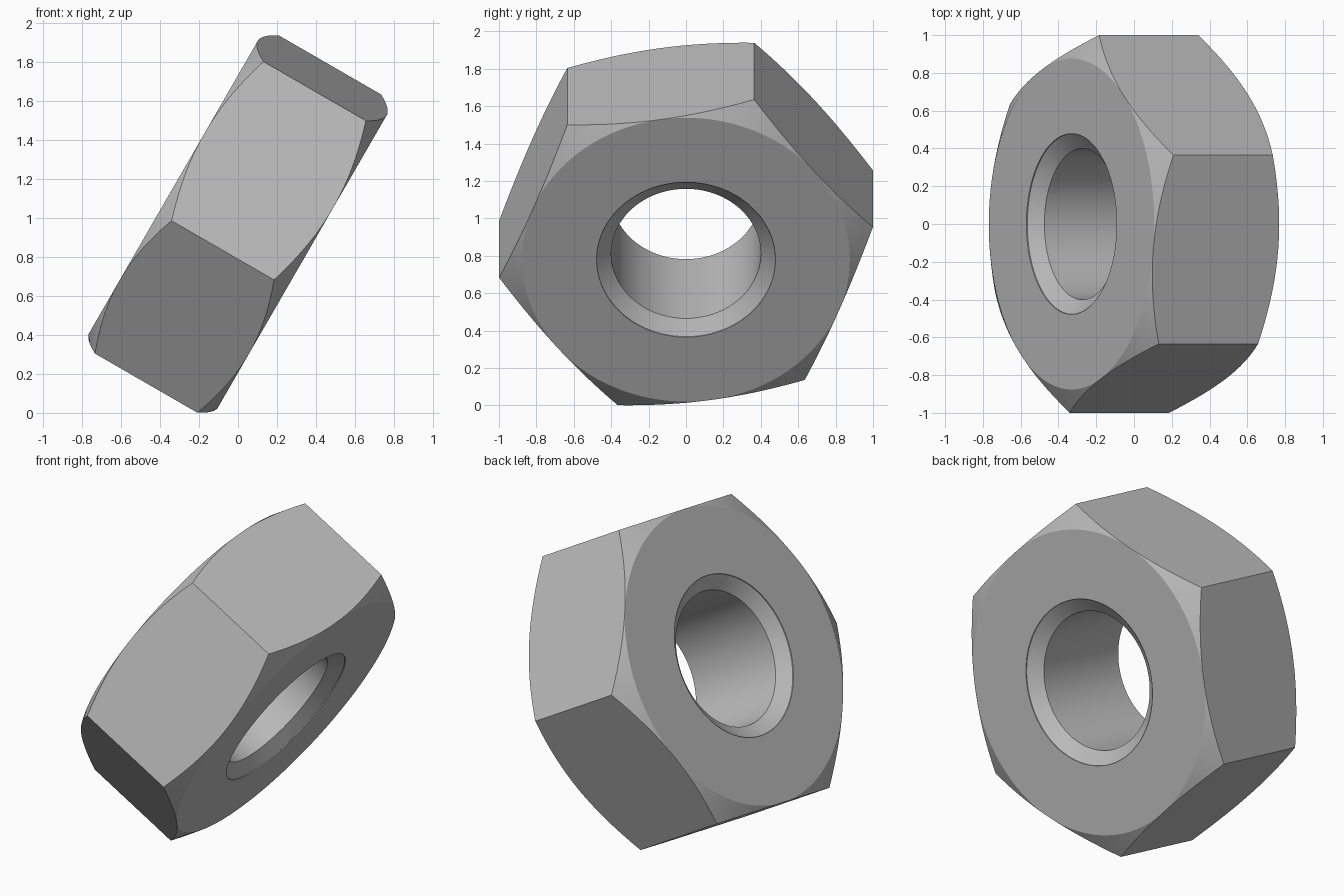
import bpy, bmesh
from math import cos, sin, tan, pi, radians
from mathutils import Matrix, Vector

cube = bpy.data.objects.get("Cube")
if cube:
    bpy.data.objects.remove(cube, do_unlink=True)

SEGMENTS = 96           # divisible by six, so corners land on a segment
APOTHEM = 0.876         # centre to flat
HALF = 0.382            # half thickness
BORE, SINK = 0.40, 0.478
SINK_DEPTH, STEP = 0.065, 0.006
CHAMFER = tan(radians(30))
SPIN = radians(8.87)    # turn of the hexagon about its axis


def hex_radius(t):
    return APOTHEM / cos(t % (pi / 3) - pi / 6)


def section(t):
    """Closed cross-section (radius, height) at angle t, mirrored top to bottom."""
    r = hex_radius(t)
    top = [(BORE, HALF - SINK_DEPTH), (SINK, HALF - STEP), (SINK, HALF),
           (APOTHEM, HALF), (r, HALF - (r - APOTHEM) * CHAMFER)]
    return top + [(rad, -h) for rad, h in reversed(top)]


# Sweep the section around the axis
bm = bmesh.new()
rings = []
for i in range(SEGMENTS):
    t = 2 * pi * i / SEGMENTS
    rings.append([bm.verts.new((r * cos(t + SPIN), r * sin(t + SPIN), h))
                  for r, h in section(t)])
for a, b in zip(rings, rings[1:] + rings[:1]):
    n = len(a)
    for j in range(n):
        k = (j + 1) % n
        bm.faces.new((a[j], b[j], b[k], a[k]))

# The chamfer vanishes at the middle of each flat
bmesh.ops.remove_doubles(bm, verts=bm.verts, dist=1e-5)
bmesh.ops.recalc_face_normals(bm, faces=bm.faces)

# Lean the nut and lift it to the ground
across = Vector((0, 1, 0))
up = Vector((sin(radians(30)), 0, cos(radians(30))))
axis = across.cross(up)
lean = Matrix((across, up, axis)).transposed().to_4x4()
bm.transform(Matrix.Translation((0, 0, 0.97)) @ lean)

mesh = bpy.data.meshes.new("hex_nut")
bm.to_mesh(mesh)
bm.free()
nut = bpy.data.objects.new("hex_nut", mesh)
bpy.context.collection.objects.link(nut)

# Plain grey metal
steel = bpy.data.materials.new("grey_steel")
steel.use_nodes = True
grey = (0.5, 0.5, 0.5, 1)
steel.diffuse_color = grey
steel.node_tree.nodes["Principled BSDF"].inputs["Base Color"].default_value = grey
mesh.materials.append(steel)

# Smooth bore and chamfers, crisp edges
bpy.ops.object.select_all(action='DESELECT')
nut.select_set(True)
bpy.context.view_layer.objects.active = nut
bpy.ops.object.shade_smooth_by_angle(angle=radians(20))
